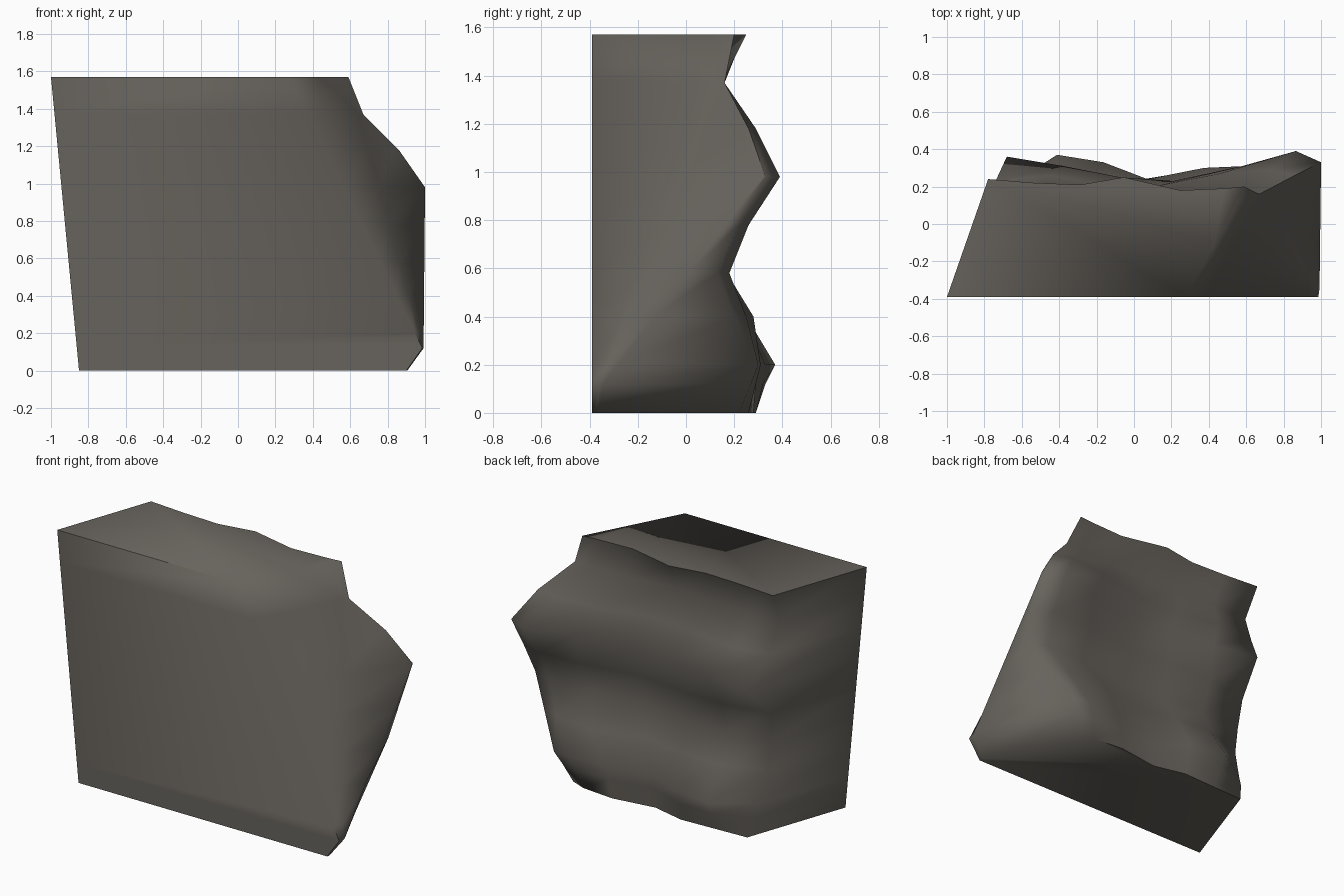
import bpy, bmesh, math

if "Cube" in bpy.data.objects:
    bpy.data.objects.remove(bpy.data.objects["Cube"])

# Rock slab: horizontal rings, flat front, chamfered right side, rugged back
COLS = [0, .18, .36, .53, .75, .92, 1]
# z, back left x, back right x, back depth from left to right
ROWS = [
    (0.00, -.62, .64, .27, .28, .29, .24, .28, .26, .22),
    (0.12, -.65, .68, .24, .33, .32, .24, .29, .29, .27),
    (0.20, -.66, .72, .21, .37, .33, .24, .30, .31, .30),
    (0.40, -.68, .86, .15, .25, .24, .19, .28, .25, .20),
    (0.58, -.70, .97, .15, .18, .16, .14, .17, .18, .13),
    (0.78, -.72, .99, .17, .23, .22, .19, .25, .26, .22),
    (0.98, -.68, 1.0, .36, .31, .25, .23, .31, .39, .33),
    (1.18, -.74, .86, .23, .26, .21, .20, .27, .29, .26),
    (1.37, -.76, .67, .15, .16, .14, .13, .15, .16, .16),
    (1.57, -.78, .59, .24, .22, .21, .25, .18, .19, .20),
]
TOP, FRONT, LOW = 1.57, -.39, .12


def mix(a, b, t):
    return tuple(p + (q - p) * t for p, q in zip(a, b))


def right_side(z, back):
    """Front corner, shallow chamfer fold and outer ridge at this height."""
    if z < LOW:
        return [(.90, FRONT), (.905, -.375), (.90, -.36)]
    t = (z - LOW) / (TOP - LOW)
    corner = mix((.985, FRONT), (.28, FRONT), t)
    fold = mix((.99, -.36), (.59, .20), t)
    if z < 1:
        ridge = mix((.992, -.345), (1.0, .32), (z - LOW) / (.98 - LOW))
    else:
        ridge = mix(fold, back, .85)
    if z == TOP:
        fold, ridge = mix(corner, back, .5), mix(corner, back, .85)
    return [corner, fold, ridge]


def ring(row):
    z, left, right, *depth = row
    back = [(left + f * (right - left), y) for f, y in zip(COLS, depth)]
    points = [(-.85 - .15 * z / TOP, FRONT)] + right_side(z, back[-1]) + back[::-1]
    return [(x, y, z) for x, y in points]


bm = bmesh.new()
rings = [[bm.verts.new(p) for p in ring(r)] for r in ROWS]
for a, b in zip(rings, rings[1:]):
    n = len(a)
    for i in range(n):
        j = (i + 1) % n
        bm.faces.new((a[i], a[j], b[j], b[i]))
bm.faces.new(rings[0][::-1])
bm.faces.new(rings[-1])
bmesh.ops.recalc_face_normals(bm, faces=bm.faces)
for f in bm.faces:
    f.smooth = True

mesh = bpy.data.meshes.new("rock_slab")
bm.to_mesh(mesh)
bm.free()
mesh.set_sharp_from_angle(angle=math.radians(70))

# Single warm grey stone colour
stone = bpy.data.materials.new("warm grey stone")
stone.diffuse_color = (.135, .123, .107, 1)
stone.use_nodes = True
stone.node_tree.nodes["Principled BSDF"].inputs["Base Color"].default_value = stone.diffuse_color
mesh.materials.append(stone)
rock = bpy.data.objects.new("rock_slab", mesh)
bpy.context.collection.objects.link(rock)
